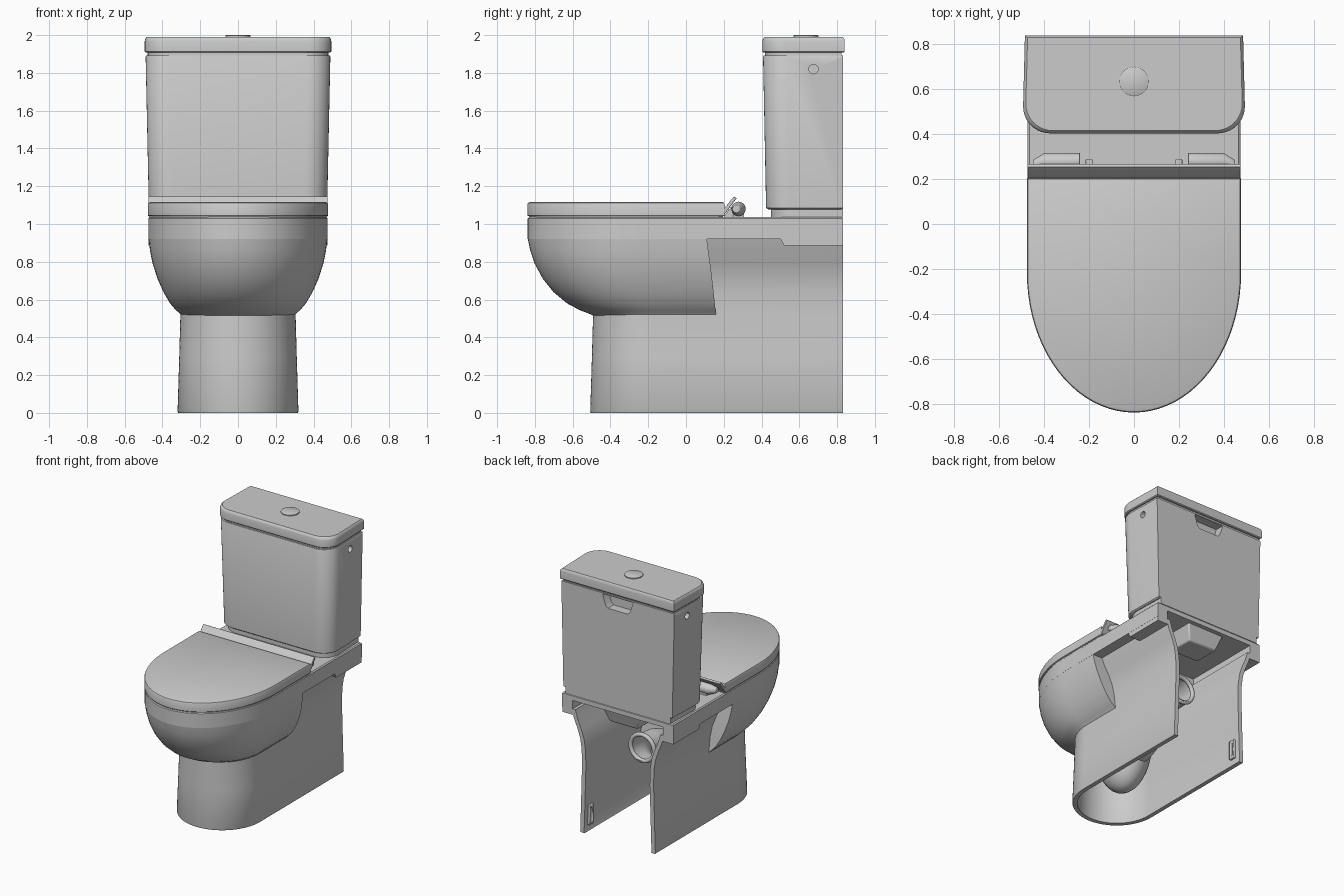
import bpy, bmesh, math
from mathutils import Matrix

if "Cube" in bpy.data.objects:
    bpy.data.objects.remove(bpy.data.objects["Cube"])


def outline(w, front, back, rx, ry, wb=None, n=20):
    """Plan outline: square back, elliptical front corners, from back right round to back left."""
    wb = w if wb is None else wb
    half = []
    for i in range(n + 1):
        a = math.pi / 2 * i / n
        half.append((w - rx + rx * math.cos(a), front + ry - ry * math.sin(a)))
    right = [(wb, back)] + half
    return right + [(-x, y) for x, y in reversed(right)]


def finish(name, bm, bevel=0, angle=35):
    bmesh.ops.remove_doubles(bm, verts=bm.verts, dist=1e-5)
    bmesh.ops.recalc_face_normals(bm, faces=bm.faces)
    me = bpy.data.meshes.new(name)
    bm.to_mesh(me)
    bm.free()
    ob = bpy.data.objects.new(name, me)
    bpy.context.collection.objects.link(ob)
    if bevel:
        m = ob.modifiers.new("bevel", 'BEVEL')
        m.width, m.segments, m.limit_method = bevel, 2, 'ANGLE'
        m.angle_limit = math.radians(50)
    smooth(ob, angle)
    return ob


def smooth(ob, angle=35):
    bpy.ops.object.select_all(action='DESELECT')
    ob.select_set(True)
    bpy.context.view_layer.objects.active = ob
    bpy.ops.object.shade_smooth_by_angle(angle=math.radians(angle))


def loft(name, rings, bevel=0, angle=35):
    """Skin closed rings of 3D points and cap both ends."""
    bm = bmesh.new()
    vs = [[bm.verts.new(p) for p in r] for r in rings]
    k = len(vs[0])
    for a, b in zip(vs, vs[1:]):
        for i in range(k):
            j = (i + 1) % k
            bm.faces.new((a[i], a[j], b[j], b[i]))
    bm.faces.new(vs[0][::-1])
    bm.faces.new(vs[-1])
    return finish(name, bm, bevel, angle)


def at(pts, z):
    return [(x, y, z) for x, y in pts]


def along_x(name, yz, x0, x1, bevel=0):
    return loft(name, [[(x, y, z) for y, z in yz] for x in (x0, x1)], bevel)


def box(name, x0, x1, y0, y1, z0, z1, bevel=0):
    return along_x(name, [(y0, z0), (y1, z0), (y1, z1), (y0, z1)], x0, x1, bevel)


def circle(y, z, r, n=28):
    return [(y + r * math.cos(2 * math.pi * i / n), z + r * math.sin(2 * math.pi * i / n)) for i in range(n)]


def cut(ob, cutter):
    m = ob.modifiers.new("cut", 'BOOLEAN')
    m.operation, m.object, m.solver = 'DIFFERENCE', cutter, 'EXACT'
    bpy.ops.object.select_all(action='DESELECT')
    ob.select_set(True)
    bpy.context.view_layer.objects.active = ob
    bpy.ops.object.modifier_apply(modifier=m.name)
    bpy.data.objects.remove(cutter)
    smooth(ob)


# Pedestal skirt: U-shaped wall, open at the back, flaring out under the deck
def u_wall(z, w, front, t=0.033):
    outer = outline(w, front, 0.83, w, 0.32)
    inner = outline(w - t, front + t, 0.83, w - t, 0.32 - t)
    return at(outer + inner[::-1], z)


loft("pedestal", [u_wall(*r) for r in (
    (0, 0.316, -0.505), (0.008, 0.32, -0.507), (0.3, 0.311, -0.498), (0.52, 0.305, -0.492),
    (0.64, 0.308, -0.49), (0.72, 0.32, -0.49), (0.79, 0.343, -0.49),
    (0.86, 0.373, -0.49), (0.93, 0.395, -0.49))])

# Bowl: (z, half width, front y, back y, length of rounded front)
bowl = [(0.515, 0.300, -0.490, 0.160, 0.32), (0.528, 0.310, -0.520, 0.158, 0.35),
        (0.545, 0.330, -0.565, 0.156, 0.38), (0.580, 0.360, -0.630, 0.152, 0.43),
        (0.640, 0.395, -0.702, 0.146, 0.49), (0.710, 0.426, -0.758, 0.138, 0.54),
        (0.790, 0.452, -0.801, 0.128, 0.58), (0.860, 0.466, -0.825, 0.118, 0.605),
        (0.925, 0.474, -0.838, 0.110, 0.62)]
loft("bowl", [at(outline(w, f, b, w, ry), z) for z, w, f, b, ry in bowl])

# Deck and rim, hollowed underneath at the back
D = lambda inset, z, back=0.83, w=0.474, f=-0.838: at(
    outline(w - inset, f + inset, back - inset, w - inset, 0.62 - inset), z)
deck = loft("deck", [D(0, 0.92), D(0, 1.03), D(0.008, 1.038)])
cut(deck, box("deck_cutter", -0.385, 0.385, 0.2, 0.95, 0.8, 0.995))
for s, side in ((-1, "left"), (1, "right")):
    x0, x1 = sorted((s * 0.365, s * 0.473))
    along_x("deck_lip_" + side, [(0.50, 0.922), (0.52, 0.885), (0.83, 0.885), (0.83, 0.922)], x0, x1)
    # Wall fixing bracket on the inside of the skirt
    x0, x1 = sorted((s * 0.268, s * 0.290))
    br = box("fixing_bracket_" + side, x0, x1, 0.735, 0.79, 0.05, 0.2, 0.006)
    x0, x1 = sorted((s * 0.25, s * 0.278))
    cut(br, box("slot_cutter", x0, x1, 0.753, 0.773, 0.075, 0.175))

# Flush inlet block hanging under the deck
loft("inlet_block", [
    at([(-a, y0), (a, y0), (a, y1), (-a, y1)], z)
    for a, y0, y1, z in ((0.12, 0.56, 0.76, 0.88), (0.16, 0.52, 0.80, 1.0))], 0.01)

# Sump bulge inside the skirt
bm = bmesh.new()
bmesh.ops.create_uvsphere(bm, u_segments=32, v_segments=20, radius=1,
                          matrix=Matrix.Translation((0, -0.12, 0.45)) @ Matrix.Diagonal((0.19, 0.23, 0.38, 1)))
finish("sump", bm, 0, 60)

# Trap pipe rising to the open outlet
cu = bpy.data.curves.new("trap_pipe", 'CURVE')
cu.dimensions, cu.bevel_depth, cu.bevel_resolution = '3D', 0.1, 6
sp = cu.splines.new('BEZIER')
path = [(-0.05, 0.30), (0.17, 0.40), (0.32, 0.58), (0.53, 0.62)]
sp.bezier_points.add(len(path) - 1)
for p, (y, z) in zip(sp.bezier_points, path):
    p.co = (0, y, z)
    p.handle_left_type = p.handle_right_type = 'AUTO'
bpy.context.collection.objects.link(bpy.data.objects.new("trap_pipe", cu))
bpy.ops.mesh.primitive_torus_add(major_radius=0.1, minor_radius=0.016, major_segments=32, minor_segments=10,
                                 location=(0, 0.53, 0.62), rotation=(math.pi / 2, 0, 0))
bpy.context.object.name = "outlet_collar"
smooth(bpy.context.object, 60)

# Seat lid with a softened top edge, and the shadow-gap seat under it
S = lambda inset, z: D(inset, z, 0.205, 0.477, -0.84)
loft("seat", [S(0.008, 1.034), S(0.008, 1.046)])
loft("seat_lid", [S(0.003, 1.042), S(0, 1.046), S(0, 1.104), S(0.004, 1.112), S(0.012, 1.116)])

# Slanted flap behind the lid, and its hinges
along_x("lid_flap", [(0.170, 1.04), (0.195, 1.04), (0.268, 1.136), (0.255, 1.146), (0.240, 1.13)], -0.475, 0.475, 0.003)
along_x("hinge_bar", [(0.20, 1.036), (0.245, 1.036), (0.245, 1.085), (0.225, 1.075)], -0.34, 0.34)
for s, side in ((-1, "left"), (1, "right")):
    loft("hinge_" + side, [[(s * x, y, z) for y, z in circle(yc, 1.08, r)]
                           for x, yc, r in ((0.24, 0.278, 0.038), (0.40, 0.278, 0.038), (0.45, 0.265, 0.02))], 0.003)
    x0, x1 = sorted((s * 0.25, s * 0.39))
    box("hinge_foot_" + side, x0, x1, 0.25, 0.306, 1.035, 1.075)
    x0, x1 = sorted((s * 0.185, s * 0.215))
    box("hinge_pin_" + side, x0, x1, 0.235, 0.29, 1.06, 1.09, 0.004)

# Cistern body, tapering slightly towards the bottom
T = lambda w, f, z, b=0.83, r=0.12: at(outline(w, f, b, r, r, w - 0.008, 10), z)
loft("cistern_base", [T(0.455, 0.45, 1.035), T(0.455, 0.45, 1.09)])
tank = loft("cistern", [T(0.462, 0.434, 1.078, 0.822), T(0.472, 0.424, 1.086), T(0.489, 0.408, 1.885),
                        T(0.486, 0.411, 1.892), T(0.478, 0.419, 1.893, 0.822), T(0.478, 0.419, 1.92, 0.822)])
for x0, x1 in ((-0.6, -0.43), (0.43, 0.6)):
    cut(tank, along_x("hole_cutter", circle(0.675, 1.82, 0.025), x0, x1))
recess = [(-0.085, 1.785), (0.085, 1.785), (0.105, 1.805), (0.13, 1.885), (-0.13, 1.885), (-0.105, 1.805)]
cut(tank, loft("recess_cutter", [[(x, y, z) for x, z in recess] for y in (0.76, 0.9)]))

# Cistern lid and push button
loft("cistern_lid", [T(0.488, 0.410, 1.908, 0.835), T(0.494, 0.404, 1.914, 0.84), T(0.494, 0.404, 1.968, 0.84),
                     T(0.490, 0.408, 1.982, 0.837), T(0.482, 0.416, 1.990, 0.830)])
loft("flush_button", [at(circle(0, 0.635, r), z) for r, z in ((0.066, 1.98), (0.066, 1.997), (0.061, 2.0))])
